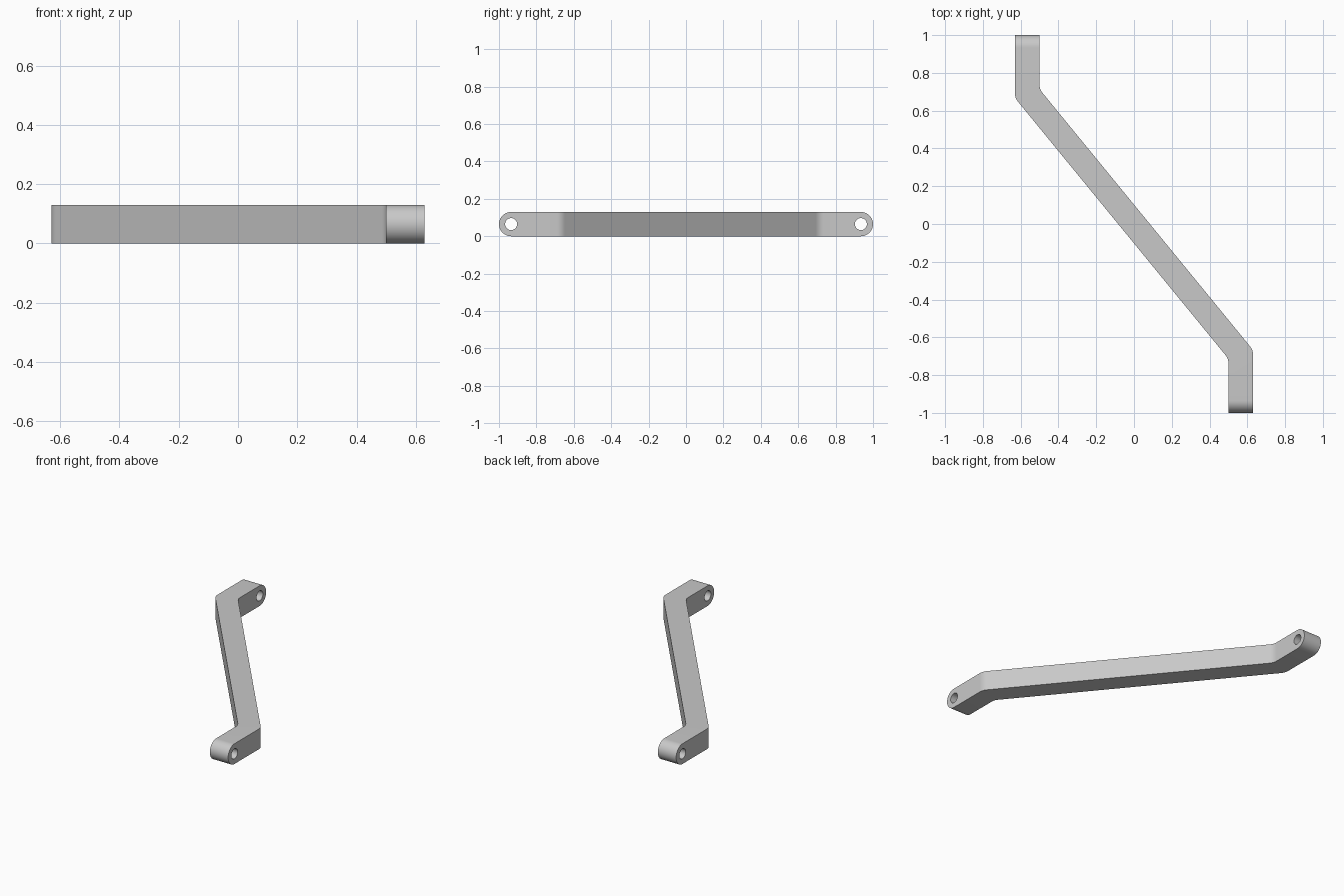
import bpy, bmesh, math
from mathutils import Vector

cube = bpy.data.objects.get("Cube")
if cube:
    bpy.data.objects.remove(cube, do_unlink=True)

R = 0.065            # half the bar's width and height
HOLE = 0.032         # bore radius
END = 1 - R          # y of the eye centres
ARM_X = 0.565        # arm centreline
BEND_Y = 0.69        # bend on the centreline
FILLET = 0.025       # tangent length of the bend fillets


def prism(name, points, sweep):
    """Extrude a closed outline along a vector."""
    bm = bmesh.new()
    face = bm.faces.new([bm.verts.new(p) for p in points])
    ext = bmesh.ops.extrude_face_region(bm, geom=[face])
    verts = [g for g in ext["geom"] if isinstance(g, bmesh.types.BMVert)]
    bmesh.ops.translate(bm, verts=verts, vec=sweep)
    bmesh.ops.recalc_face_normals(bm, faces=bm.faces)
    mesh = bpy.data.meshes.new(name)
    bm.to_mesh(mesh)
    bm.free()
    obj = bpy.data.objects.new(name, mesh)
    bpy.context.collection.objects.link(obj)
    return obj


def fillet(before, corner, after, steps=8):
    """Round one corner of an outline."""
    a = corner + (before - corner).normalized() * FILLET
    b = corner + (after - corner).normalized() * FILLET
    ts = [i / steps for i in range(steps + 1)]
    return [a * (1 - t) ** 2 + corner * 2 * t * (1 - t) + b * t * t for t in ts]


def arc(y, radius, start, sweep, steps):
    """Points of an arc in the side plane, centred at mid height."""
    angles = [start + sweep * i / steps for i in range(steps + 1)]
    return [(-1, y + radius * math.cos(a), R + radius * math.sin(a)) for a in angles]


def cut(target, cutter, operation):
    mod = target.modifiers.new(operation, "BOOLEAN")
    mod.object, mod.operation, mod.solver = cutter, operation, "EXACT"
    bpy.context.view_layer.objects.active = target
    bpy.ops.object.modifier_apply(modifier=mod.name)
    bpy.data.objects.remove(cutter, do_unlink=True)


# Cranked plan outline: one edge, then the same edge turned half round
shift = R * math.tan(math.atan2(ARM_X, BEND_Y) / 2)
edge = [Vector(p) for p in (
    (ARM_X + R, -1.2, -R),
    (ARM_X + R, -BEND_Y + shift, -R),
    (-ARM_X + R, BEND_Y + shift, -R),
    (-ARM_X + R, 1.2, -R))]
side = [edge[0], *fillet(*edge[:3]), *fillet(*edge[1:]), edge[3]]
outline = side + [Vector((-p.x, -p.y, p.z)) for p in side]
bar = prism("cranked_bar", outline, (0, 0, 4 * R))

# Side profile with round ends
profile = arc(END, R, -math.pi / 2, math.pi, 32) + arc(-END, R, math.pi / 2, math.pi, 32)
cut(bar, prism("side_profile", profile, (2, 0, 0)), "INTERSECT")

# Bores through both eyes
for y in (-END, END):
    circle = arc(y, HOLE, 0, math.tau, 32)[:-1]
    cut(bar, prism("bore", circle, (2, 0, 0)), "DIFFERENCE")

# Plain grey finish
grey = bpy.data.materials.new("light_grey")
grey.use_nodes = True
colour = (0.58, 0.58, 0.58, 1)
grey.diffuse_color = colour
grey.node_tree.nodes["Principled BSDF"].inputs["Base Color"].default_value = colour
bar.data.materials.clear()
bar.data.materials.append(grey)

bpy.ops.object.select_all(action="DESELECT")
bar.select_set(True)
bpy.context.view_layer.objects.active = bar
bpy.ops.object.shade_smooth_by_angle(angle=math.radians(30))
